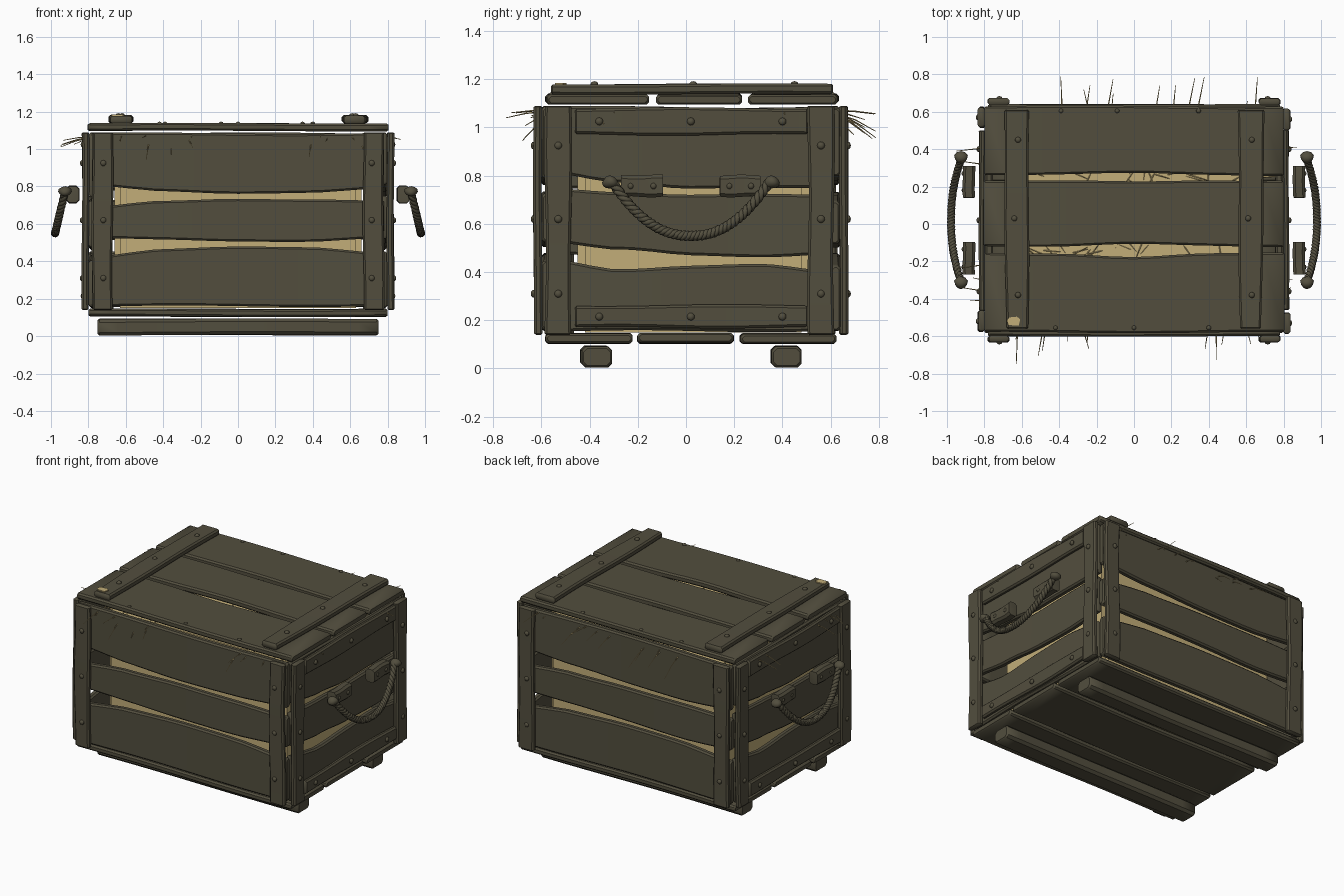
import bpy, bmesh, math, random
from mathutils import Vector

if "Cube" in bpy.data.objects:
    bpy.data.objects.remove(bpy.data.objects["Cube"])
random.seed(4)
YC = 0.02                                   # depth centre of the crate body


def material(name, rgb):
    m = bpy.data.materials.new(name)
    m.diffuse_color = (*rgb, 1)
    m.use_nodes = True
    m.node_tree.nodes["Principled BSDF"].inputs["Base Color"].default_value = m.diffuse_color
    return m


WOOD = material("dark weathered wood", (0.085, 0.076, 0.048))
STRAW = material("pale straw", (0.54, 0.42, 0.19))


def finish(name, bm, mat, angle=40):
    bmesh.ops.recalc_face_normals(bm, faces=bm.faces)
    me = bpy.data.meshes.new(name)
    bm.to_mesh(me)
    bm.free()
    me.materials.append(mat)
    ob = bpy.data.objects.new(name, me)
    bpy.context.collection.objects.link(ob)
    bpy.ops.object.select_all(action='DESELECT')
    ob.select_set(True)
    bpy.context.view_layer.objects.active = ob
    bpy.ops.object.shade_smooth_by_angle(angle=math.radians(angle))
    return ob


def sample(vals, t):
    """Smooth interpolation through evenly spaced edge heights."""
    if not isinstance(vals, (list, tuple)):
        return vals
    f = t * (len(vals) - 1)
    i = min(int(f), len(vals) - 2)
    s = f - i
    s = s * s * (3 - 2 * s)
    return vals[i] * (1 - s) + vals[i + 1] * s


def plank(name, u0, u1, lo, hi, w0, w1, place, wob=0.004, c=0.010, n=14):
    """Worn board: u runs along it, v spans lo..hi, w spans its thickness."""
    bm = bmesh.new()
    p1, p2, p3 = (random.uniform(0, 6.28) for _ in range(3))
    ts = [0, 0.006] + [i / n for i in range(1, n)] + [0.994, 1]
    rings = []
    for k, t in enumerate(ts):
        e = 0.007 if k in (0, len(ts) - 1) else 0
        a = sample(lo, t) + wob * math.sin(7 * t + p1) + e
        b = sample(hi, t) + wob * math.sin(6 * t + p2) - e
        d = wob * 0.6 * math.sin(5 * t + p3)
        f, g = w0 + d + e, w1 + d - e
        sec = [(a + c, f), (b - c, f), (b, f + c), (b, g - c),
               (b - c, g), (a + c, g), (a, g - c), (a, f + c)]
        u = u0 + (u1 - u0) * t
        rings.append([bm.verts.new(place(u, v, w)) for v, w in sec])
    for r, s in zip(rings, rings[1:]):
        for i in range(8):
            bm.faces.new((r[i], r[(i + 1) % 8], s[(i + 1) % 8], s[i]))
    bm.faces.new(rings[0])
    bm.faces.new(rings[-1])
    return finish(name, bm, WOOD)


def rivets(name, pts, axis, r=0.016):
    """Domed nail heads facing along an axis."""
    bm = bmesh.new()
    for p in pts:
        vs = bmesh.ops.create_uvsphere(bm, u_segments=10, v_segments=6, radius=r)['verts']
        for v in vs:
            v.co[axis] *= 0.75
            v.co += Vector(p)
    finish(name, bm, WOOD)


def tube(name, paths, radius, mat, bevel=1):
    cu = bpy.data.curves.new(name, 'CURVE')
    cu.dimensions = '3D'
    cu.bevel_depth, cu.bevel_resolution, cu.use_fill_caps = radius, bevel, True
    for pts in paths:
        sp = cu.splines.new('POLY')
        sp.points.add(len(pts) - 1)
        for i, (q, p) in enumerate(zip(sp.points, pts)):
            q.co = (*p, 1)
            if mat is STRAW:
                q.radius = 1 - 0.7 * i / (len(pts) - 1)
    cu.materials.append(mat)
    ob = bpy.data.objects.new(name, cu)
    bpy.context.collection.objects.link(ob)
    bpy.ops.object.select_all(action='DESELECT')
    ob.select_set(True)
    bpy.context.view_layer.objects.active = ob
    bpy.ops.object.convert(target='MESH')
    bpy.ops.object.shade_smooth_by_angle(angle=math.radians(60))


# Long walls, posts and nails; the back is the front turned half round
for side, s in (("front", 1), ("back", -1)):
    wall = lambda u, v, w, s=s: (s * u, YC + s * w, v)
    post = lambda u, v, w, s=s: (s * v, YC + s * w, u)
    plank(side + "_top_plank", -.78, .78, [.80, .775, .765, .765, .785], 1.085, -.62, -.578, wall)
    plank(side + "_middle_plank", -.78, .78, [.52, .515, .51, .505, .52], [.69, .72, .735, .735, .725], -.62, -.578, wall)
    plank(side + "_bottom_plank", -.78, .78, .16, [.43, .465, .475, .475, .45], -.62, -.578, wall)
    for x in (-.725, .725):
        plank(side + "_post", .14, 1.09, x - .055, x + .055, -.652, -.617, post)
    rivets(side + "_post_nails", [(x, YC - s * .652, z) for x in (-.72, .715) for z in (.31, .62, .925)], 1)

# End walls, posts, cleats and nails
for side, s in (("right", 1), ("left", -1)):
    wall = lambda u, v, w, s=s: (s * w, YC + s * u, v)
    post = lambda u, v, w, s=s: (s * w, YC + s * v, u)
    plank(side + "_top_plank", -.58, .58, [.81, .775, .745, .745, .75], 1.085, .755, .797, wall)
    plank(side + "_middle_plank", -.58, .58, [.525, .49, .468, .465, .475], [.75, .735, .72, .72, .72], .755, .797, wall)
    plank(side + "_bottom_plank", -.58, .58, .155, [.455, .415, .425, .43, .405], .755, .797, wall)
    for y in (-.55, .54):
        plank(side + "_post", .14, 1.09, y - .054, y + .054, .797, .834, post)
    plank(side + "_upper_cleat", -.48, .485, .97, 1.08, .795, .828, wall)
    plank(side + "_lower_cleat", -.48, .485, .17, .262, .795, .828, wall)
    rivets(side + "_post_nails", [(s * .834, YC + s * y, z) for y in (-.55, .54) for z in (.31, .62, .925)], 0)
    rivets(side + "_cleat_nails", [(s * .83, YC + s * y, z) for y in (-.38, 0, .38) for z in (.215, 1.025)], 0)

# Lid boards, battens and nails; floor boards and skids
flat = lambda u, v, w: (u, v, w)
cross = lambda u, v, w: (v, u, w)
plank("lid_front_board", -.80, .805, -.58, [-.155, -.155, -.175, -.16, -.155], 1.097, 1.138, flat)
plank("lid_middle_board", -.805, .80, [-.115, -.12, -.11, -.115, -.12], [.235, .23, .225, .235, .235], 1.097, 1.138, flat)
plank("lid_back_board", -.80, .80, [.265, .265, .27, .265, .26], .63, 1.097, 1.138, flat)
plank("lid_left_batten", -.56, .61, [-.685, -.695], [-.565, -.56], 1.138, 1.18, cross)
plank("lid_right_batten", -.56, .61, [.565, .555], [.68, .70], 1.138, 1.18, cross)
rivets("lid_batten_nails", [(x + (-.01 if y == .03 else .01), y, 1.18) for x in (-.63, .62) for y in (-.38, .03, .45)], 2)
rivets("lid_edge_nails", [(x, y, 1.137) for x, y in
       ((-.42, -.555), (0, -.555), (.40, -.555), (-.39, .605), (-.09, .605), (.345, .605))], 2, .013)
plank("floor_front_board", -.80, .80, -.58, -.225, .105, .145, flat)
plank("floor_middle_board", -.80, .80, -.20, .195, .105, .145, flat)
plank("floor_back_board", -.80, .80, .225, .62, .105, .145, flat)
plank("front_skid", -.75, .75, -.435, -.31, .006, .092, flat, c=.016)
plank("back_skid", -.75, .75, .355, .475, .006, .092, flat, c=.016)

# Pale chip on the end of the left batten
bm = bmesh.new()
top = 1.184
ring = [bm.verts.new((-.643 + .038 * math.cos(a), -.522 + .03 * math.sin(a), top))
        for a in (.4, 1.1, 2.3, 2.9, 3.8, 5.5)]
base = bm.faces.new(ring)
ext = bmesh.ops.extrude_face_region(bm, geom=[base])
for v in ext['geom']:
    if isinstance(v, bmesh.types.BMVert):
        v.co.z -= .009
finish("batten_chip", bm, STRAW)

# Packed straw inside
bm = bmesh.new()
bmesh.ops.create_cube(bm, size=1)
for v in bm.verts:
    v.co = Vector((v.co.x * 1.32, YC + .01 + v.co.y * .96, .60 + v.co.z * .90))
bmesh.ops.bevel(bm, geom=bm.edges[:], offset=.03, segments=2, affect='EDGES')
finish("straw_filling", bm, STRAW)


def stalk(p, d, drop):
    return [(p[0] + d[0] * t, p[1] + d[1] * t, p[2] + d[2] * t - drop * t * t) for t in (0, .35, .7, 1)]


# Loose stalks poking out under the lid, and lying on the filling
out = []
for s, xs in ((-1, (-.62, -.58, -.47, -.46, -.36, -.30, -.24, .41, .44, .50, .58, .62)),
              (1, (-.38, -.27, -.22, -.16, -.13, .10, .20, .27, .32, .56, .64))):
    for x in xs:
        r = random.uniform(.14, .28)
        out.append(stalk((x, YC + s * .49, 1.07), (random.uniform(-.06, .06), s * r, .015), random.uniform(.02, .14)))
for s, ys in ((-1, (-.42, -.38, -.33, -.2, .3, .42)), (1, (-.38, -.3, .25, .4))):
    for y in ys:
        r = random.uniform(.18, .28) if s < 0 else random.uniform(.14, .2)
        out.append(stalk((s * .68, y, 1.07), (s * r, random.uniform(-.05, .05), .01), random.uniform(.02, .08)))
tube("loose_straw", out, .005, STRAW, 0)
top_stalks = []
for i in range(90):
    a, l = random.uniform(0, 6.28), random.uniform(.08, .16)
    p = (random.uniform(-.6, .6), random.choice((-.14, .25)) + random.uniform(-.06, .06), 1.045)
    top_stalks.append(stalk(p, (l * math.cos(a), l * math.sin(a), random.uniform(0, .03)), 0))
tube("top_straw", top_stalks, .004, STRAW, 0)

# Rope handles: blocks, nails, knots and three twisted strands
for side, s in (("right", 1), ("left", -1)):
    for y0, y1 in ((-.27, -.095), (.14, .31)):
        plank(side + "_handle_block", y0, y1, .712, .802, .85, .915,
              lambda u, v, w, s=s: (s * w, u, v), wob=.003, c=.014, n=4)
        rivets(side + "_block_nails", [(s * .912, y, .757) for y in (y0 + .04, y1 - .04)], 0, .013)
    bm = bmesh.new()
    for y in (-.315, .355):
        vs = bmesh.ops.create_icosphere(bm, subdivisions=2, radius=.034)['verts']
        for v in vs:
            v.co = Vector((v.co.x * 1.05, v.co.y, v.co.z * .8)) * (1 + .1 * math.sin(90 * v.co.y + 60 * v.co.z))
            v.co += Vector((s * .925, y, .772))
    finish(side + "_rope_knots", bm, WOOD, 60)
    strands = []
    for k in range(3):
        pts = []
        for i in range(121):
            t = i / 120
            q = 2 * t - 1
            h = 1 - abs(q) ** 2.2
            y = YC + .325 * q
            slope = math.atan2(.225 * 2.2 * abs(q) ** 1.2 * math.copysign(1, q), .325)
            a = 2 * math.pi * (13 * t + k / 3)
            o, e = .011 * math.cos(a), .011 * math.sin(a)
            pts.append((s * (.925 + .053 * h + o), y - e * math.sin(slope), .772 - .222 * h + e * math.cos(slope)))
        strands.append(pts)
    tube(side + "_rope", strands, .0115, WOOD)
